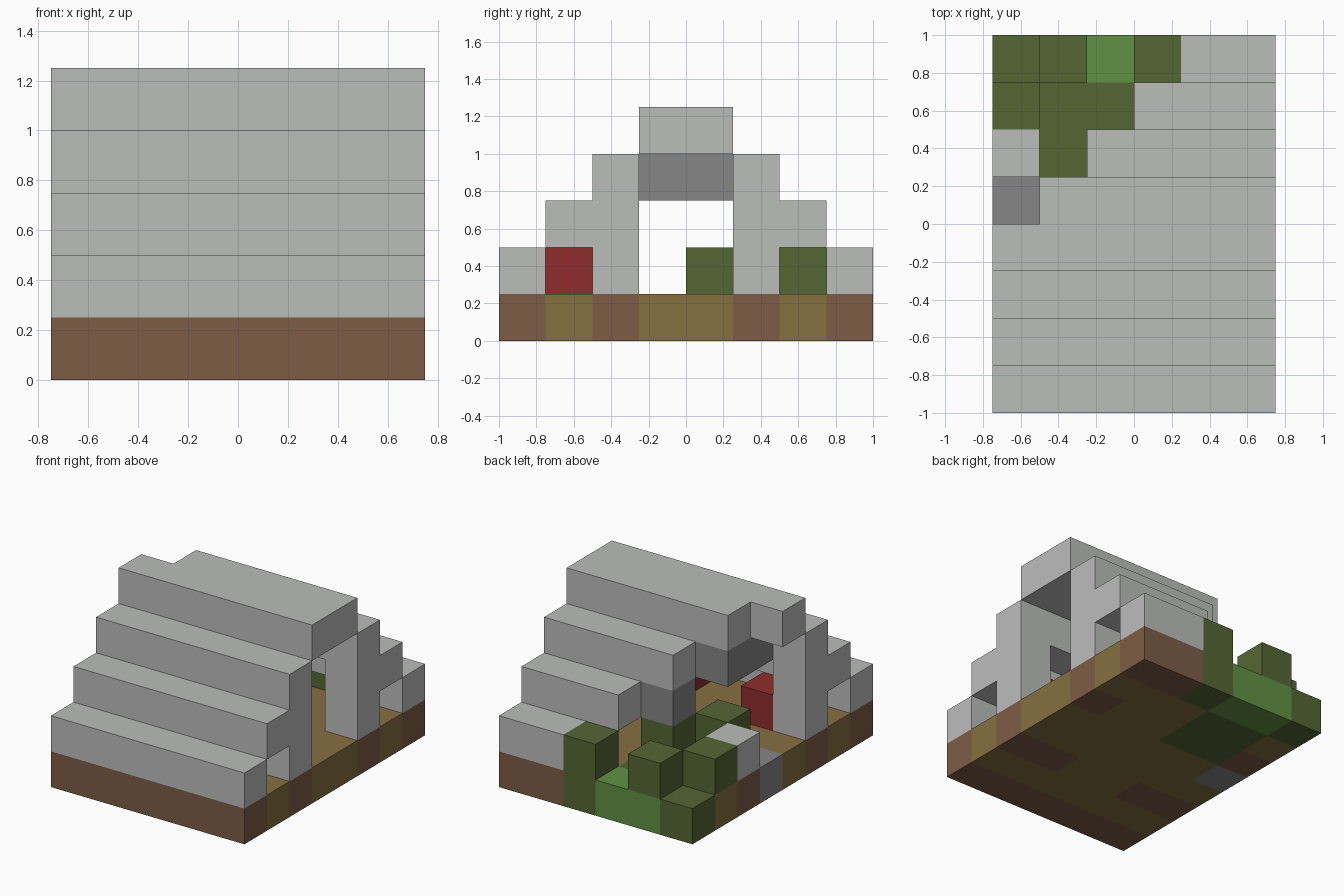
import bpy
import bmesh
from mathutils import Vector

CELL = 0.25                      # edge length of one building block
ORIGIN = Vector((-0.75, -1.0, 0.0))

cube = bpy.data.objects.get("Cube")
if cube:
    bpy.data.objects.remove(cube, do_unlink=True)


def srgb_to_linear(value):
    value /= 255
    return value / 12.92 if value <= 0.04045 else ((value + 0.055) / 1.055) ** 2.4


def make_material(name, hex_code):
    color = [srgb_to_linear(c) for c in bytes.fromhex(hex_code)] + [1.0]
    material = bpy.data.materials.new(name)
    material.use_nodes = True
    material.diffuse_color = color
    shader = material.node_tree.nodes["Principled BSDF"]
    shader.inputs["Base Color"].default_value = color
    shader.inputs["Roughness"].default_value = 0.9
    return material


pale_stone = make_material("pale_stone", "bbbdbb")
dark_stone = make_material("dark_stone", "868686")
brown_wood = make_material("brown_wood", "7d5c46")
tan_planks = make_material("tan_planks", "867040")
red_cloth = make_material("red_cloth", "8f2c2d")
leaf_green = make_material("leaf_green", "556634")
grass_green = make_material("grass_green", "629143")


def block(name, material, start, size=(1, 1, 1)):
    """Flat-sided box placed by its lowest corner, measured in cells."""
    bm = bmesh.new()
    bmesh.ops.create_cube(bm, size=1.0)
    low, extent = Vector(start), Vector(size)
    for vert in bm.verts:
        cell = low + (vert.co + Vector((0.5, 0.5, 0.5))) * extent
        vert.co = ORIGIN + cell * CELL
    mesh = bpy.data.meshes.new(name)
    bm.to_mesh(mesh)
    bm.free()
    mesh.materials.append(material)
    obj = bpy.data.objects.new(name, mesh)
    bpy.context.collection.objects.link(obj)
    return obj


# Floor: one tile per cell, coloured by a rule
WIDTH, DEPTH = 6, 8
posts = {(x, 2) for x in (0, 1, 4, 5)} | {(0, 5), (5, 5)}


def floor_material(x, y):
    if y == 7 and x < 4:
        return grass_green if x in (1, 2) else leaf_green
    if x in (1, 2) and y in (5, 6):
        return leaf_green
    if (x, y) == (0, 4):
        return dark_stone
    if y in (0, 7) or (x, y) in posts:
        return brown_wood
    return tan_planks


for x in range(WIDTH):
    for y in range(DEPTH):
        block("floor_tile", floor_material(x, y), (x, y, 0))

# Stepped roof: front tiers are whole, rear tiers are broken off at -x
for step in range(4):
    block("front_roof_tier", pale_stone, (0, step, step + 1), (WIDTH, 1, 1))
    begin = step + 1
    block("rear_roof_tier", pale_stone, (begin, 4 + step, 4 - step), (WIDTH - begin, 1, 1))

# Gable posts beside the doorways; the broken one is a stump
for x, y in ((0, 2), (5, 2), (5, 5)):
    block("gable_post", pale_stone, (x, y, 1), (1, 1, 2))
block("broken_post", pale_stone, (0, 5, 1))

# Inner stonework under the roof
block("ridge_beam", dark_stone, (1, 3, 3), (1, 2, 1))
block("rear_support", dark_stone, (2, 5, 2))

# Red furniture
block("bed", red_cloth, (4, 1, 1), (1, 2, 1))
block("red_seat", red_cloth, (1, 2, 1))

# Overgrown bushes in the collapsed corner
for x, y in ((3, 7), (1, 7), (0, 6), (2, 5), (1, 4)):
    block("bush", leaf_green, (x, y, 1))
